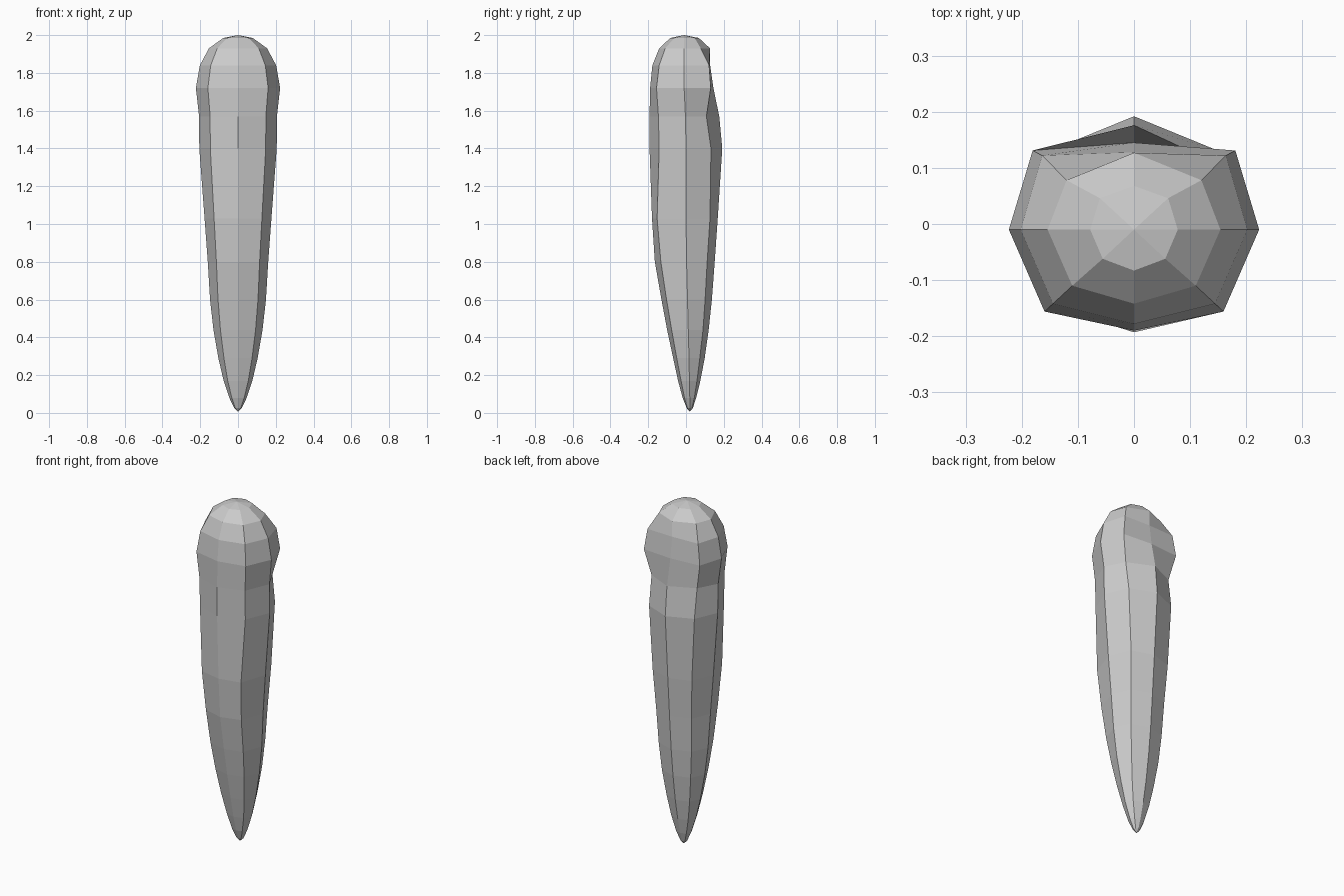
import bpy
import bmesh

# Cross-sections from top to bottom:
# z, half width, side y, front y, front corner y, back y, back corner y
RINGS = [
    (1.985, 0.078, -0.01, -0.083, -0.062, 0.068, 0.046),
    (1.93, 0.154, -0.01, -0.142, -0.11, 0.127, 0.078),
    (1.84, 0.202, -0.01, -0.178, -0.142, 0.128, 0.122),
    (1.72, 0.223, -0.01, -0.19, -0.156, 0.145, 0.131),
    (1.57, 0.206, -0.003, -0.193, -0.146, 0.176, 0.108),
    (1.40, 0.205, 0.0, -0.193, -0.142, 0.192, 0.132),
    (1.03, 0.177, 0.0, -0.18, -0.153, 0.168, 0.127),
    (0.80, 0.160, 0.003, -0.165, -0.133, 0.152, 0.112),
    (0.60, 0.148, 0.008, -0.13, -0.103, 0.137, 0.101),
    (0.44, 0.130, 0.012, -0.1, -0.076, 0.120, 0.09),
    (0.29, 0.104, 0.016, -0.068, -0.049, 0.099, 0.073),
    (0.17, 0.076, 0.018, -0.042, -0.026, 0.076, 0.058),
    (0.08, 0.046, 0.02, -0.018, -0.008, 0.054, 0.044),
    (0.025, 0.020, 0.02, 0.004, 0.008, 0.036, 0.031),
]


def corner_factors(z):
    """Width of front and back corners relative to the half width."""
    back = 0.81 if 1.7 < z < 1.9 else 0.78 if z >= 1.9 else 0.715
    return 0.715, back


bm = bmesh.new()

# Eight-sided rings of the tapered body
loops = []
for z, w, sy, fy, fdy, by, bdy in RINGS:
    f, b = corner_factors(z)
    pts = [(0, fy), (w * f, fdy), (w, sy), (w * b, bdy),
           (0, by), (-w * b, bdy), (-w, sy), (-w * f, fdy)]
    loops.append([bm.verts.new((x, y, z)) for x, y in pts])

for upper, lower in zip(loops, loops[1:]):
    for i in range(8):
        j = (i + 1) % 8
        bm.faces.new((lower[i], lower[j], upper[j], upper[i]))

# Rounded tip and pointed foot
top = bm.verts.new((0, -0.01, 2.0))
bottom = bm.verts.new((0, 0.02, 0.006))
for i in range(8):
    j = (i + 1) % 8
    bm.faces.new((loops[0][i], loops[0][j], top))
    bm.faces.new((loops[-1][j], loops[-1][i], bottom))

bmesh.ops.recalc_face_normals(bm, faces=bm.faces)
mesh = bpy.data.meshes.new("tapered_body")
bm.to_mesh(mesh)
bm.free()
body = bpy.data.objects.new("tapered_body", mesh)
bpy.context.collection.objects.link(body)
